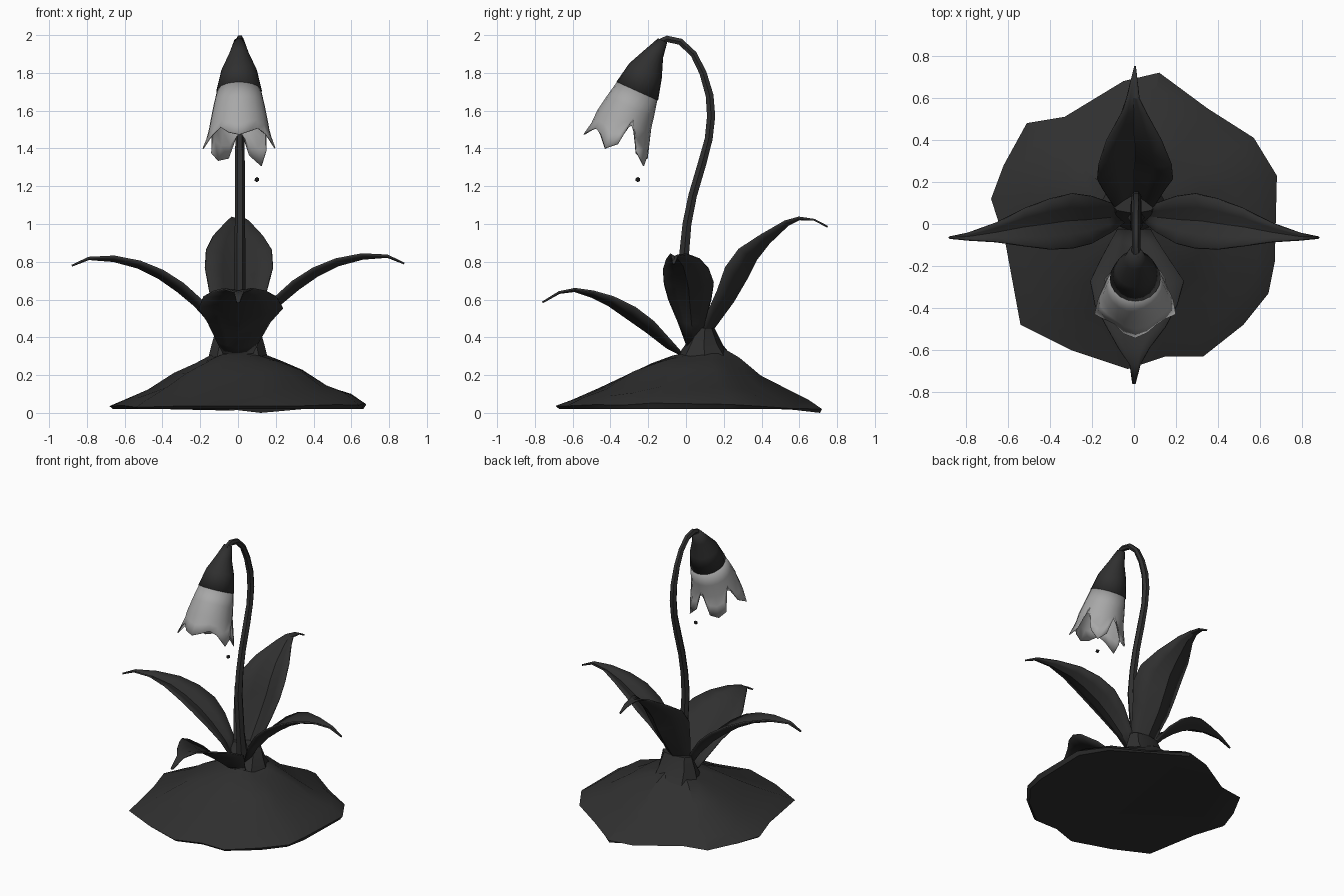
import bpy, bmesh, math, random
from mathutils import Vector

if "Cube" in bpy.data.objects:
    bpy.data.objects.remove(bpy.data.objects["Cube"])

random.seed(4)


def material(name, value):
    m = bpy.data.materials.new(name)
    m.diffuse_color = (value, value, value, 1)
    m.use_nodes = True
    m.node_tree.nodes["Principled BSDF"].inputs["Base Color"].default_value = m.diffuse_color
    return m


DARK = material("dark charcoal", 0.029)
PALE = material("pale grey", 0.39)


def loft(name, rings, mat, closed=True, caps=True, thick=0, angle=30):
    """Skin a list of equally long point rows."""
    bm = bmesh.new()
    rows = [[bm.verts.new(p) for p in ring] for ring in rings]
    n = len(rows[0])
    for a, b in zip(rows, rows[1:]):
        for i in range(n if closed else n - 1):
            j = (i + 1) % n
            bm.faces.new((a[i], a[j], b[j], b[i]))
    if closed and caps:
        bm.faces.new(rows[0][::-1])
        bm.faces.new(rows[-1])
    bmesh.ops.recalc_face_normals(bm, faces=bm.faces)
    me = bpy.data.meshes.new(name)
    bm.to_mesh(me)
    bm.free()
    me.materials.append(mat)
    ob = bpy.data.objects.new(name, me)
    bpy.context.collection.objects.link(ob)
    if thick:
        s = ob.modifiers.new("thickness", "SOLIDIFY")
        s.thickness = thick
        s.offset = 0
    bpy.ops.object.select_all(action="DESELECT")
    ob.select_set(True)
    bpy.context.view_layer.objects.active = ob
    bpy.ops.object.shade_smooth_by_angle(angle=math.radians(angle))
    return ob


def tangent(path, i):
    a, b = path[max(i - 1, 0)], path[min(i + 1, len(path) - 1)]
    return Vector((b[0] - a[0], b[1] - a[1])).normalized()


# Earth mound: ragged outline shrunk towards an off-centre top, steeper behind
outline = [(.12, .72), (-.05, .68), (-.33, .51), (-.51, .48), (-.62, .28), (-.68, .12),
           (-.61, -.1), (-.54, -.48), (-.3, -.6), (-.03, -.69), (.15, -.63), (.33, -.63),
           (.52, -.48), (.64, -.33), (.67, -.18), (.68, .23), (.57, .41), (.35, .55)]
cy = 0.07
rings = []
# rows: scale, height, jitter, extra height behind, extra height to the right
for f, z, jit, rise, right in [(.975, .02, 0, 0, 0), (1, .035, .006, -.02, .012),
                               (.88, .075, .01, -.015, .03), (.7, .13, .01, -.01, .01),
                               (.5, .205, .008, -.005, .02), (.33, .265, .006, .025, .01),
                               (.2, .30, .004, .04, 0), (.08, .32, 0, .05, 0)]:
    rings.append([(x * f, cy + (y - cy) * f, z + random.uniform(-jit, jit)
                   + rise * max(0, y) / .72 + right * max(0, x) / .68)
                  for x, y in outline])
rings[0][0] = (.12, .71, 0)
loft("earth_mound", rings, DARK)

# Sheath where leaves and stem leave the mound
rings = []
for z, rx, ry, y in [(.28, .16, .16, .10), (.36, .14, .10, .095), (.45, .115, .05, .10)]:
    rings.append([(rx * math.cos(k * math.pi / 4), y + ry * math.sin(k * math.pi / 4), z)
                  for k in range(8)])
loft("leaf_sheath", rings, DARK)


def leaf(name, spine, place):
    """spine rows: distance, height, half width, channel depth, sideways drift."""
    rows = []
    for i, (d, z, w, fold, drift) in enumerate(spine):
        t = tangent(spine, i)
        row = []
        for s in (-1, -.5, 0, .5, 1):
            lift = fold * abs(s) ** 1.25
            row.append(place(d - t.y * lift, drift + s * w, z + t.x * lift))
        rows.append(row)
    loft(name, rows, DARK, closed=False, thick=.01)


# Left and right leaves, mirrored
side = [(.05, .34, .03, .01, .04), (.13, .465, .07, .03, .03), (.23, .575, .112, .045, .02),
        (.32, .65, .13, .05, .015), (.42, .72, .12, .045, .0), (.53, .775, .09, .035, -.015),
        (.66, .81, .045, .025, -.04), (.79, .82, .017, .008, -.06), (.88, .785, .004, 0, -.065)]
for name, sign in (("left_leaf", -1), ("right_leaf", 1)):
    leaf(name, side, lambda d, s, z, k=sign: (k * d, s, z + .006 * k))

# Tall back leaf
back = [(.08, .33, .06, .02, 0), (.14, .44, .10, .06, 0), (.25, .59, .15, .10, 0),
        (.32, .71, .178, .125, .005), (.37, .81, .172, .105, .005), (.44, .90, .13, .06, 0),
        (.54, .995, .06, .025, 0), (.60, 1.025, .03, .01, -.005), (.68, 1.022, .017, 0, 0),
        (.75, .985, .004, 0, .005)]
leaf("back_leaf", back, lambda d, s, z: (s, d, z))

# Low front leaf
front = [(.03, .31, .08, .01, 0), (.10, .345, .11, .04, 0), (.21, .43, .165, .065, .005),
         (.31, .50, .222, .07, .015), (.41, .57, .195, .05, .01), (.50, .615, .14, .03, .01),
         (.59, .645, .075, .012, 0), (.67, .635, .025, .005, .005), (.76, .585, .008, 0, 0)]
leaf("front_leaf", front, lambda d, s, z: (s, -d, z))

# Arching stem: (y, z, radius)
path = [(.04, .33, .045), (.015, .55, .03), (-.01, .84, .03), (.005, 1.0, .027),
        (.035, 1.15, .026), (.085, 1.32, .026), (.12, 1.45, .024), (.133, 1.57, .025),
        (.125, 1.68, .024), (.09, 1.80, .022), (.04, 1.90, .02), (-.03, 1.965, .02),
        (-.1, 1.98, .02), (-.15, 1.955, .022)]
rings = []
for i, (y, z, r) in enumerate(path):
    t = tangent(path, i)
    rings.append([(.01 + r * math.cos(a), y - t.y * r * math.sin(a), z + t.x * r * math.sin(a))
                  for a in (k * math.pi / 3 for k in range(6))])
loft("stem", rings, DARK, angle=40)


# Drooping bell: rings lie across the tilted flower axis
def bell_point(y, z, r, a):
    return Vector((.006 + r * math.cos(a), y - .91 * r * math.sin(a), z + .41 * r * math.sin(a)))


N = 20
angles = [2 * math.pi * k / N for k in range(N)]
calyx = [(-.125, 1.97, .022), (-.17, 1.90, .048), (-.215, 1.81, .09), (-.258, 1.703, .116)]
loft("calyx", [[bell_point(*c, a) for a in angles] for c in calyx], DARK, caps=False, thick=.01)

petal = [(-.256, 1.71, .113), (-.295, 1.62, .134), (-.33, 1.54, .15)]
rings = [[bell_point(*c, a) for a in angles] for c in petal]
# Five flared lobes: shallow notches in front, deep ones behind
for reach in (.5, 1):
    row = []
    for k, a in enumerate(angles):
        notch = .55 if math.sin(a) > 0 else -.25
        lobe = (.75, 1, .75, notch)[k % 4]
        e = reach * lobe * (1 + .08 * math.sin(k * 2.3))
        row.append(bell_point(-.33 - .04 * e, 1.54 - .155 * e, .15 + .015 * e + .03 * e * e, a))
    rings.append(row)
loft("bell_petals", rings, PALE, caps=False, thick=.006)

# Small falling speck under the flower
bpy.ops.mesh.primitive_ico_sphere_add(subdivisions=1, radius=.014, location=(.1, -.255, 1.235))
speck = bpy.context.object
speck.name = "falling_speck"
speck.data.materials.append(DARK)
